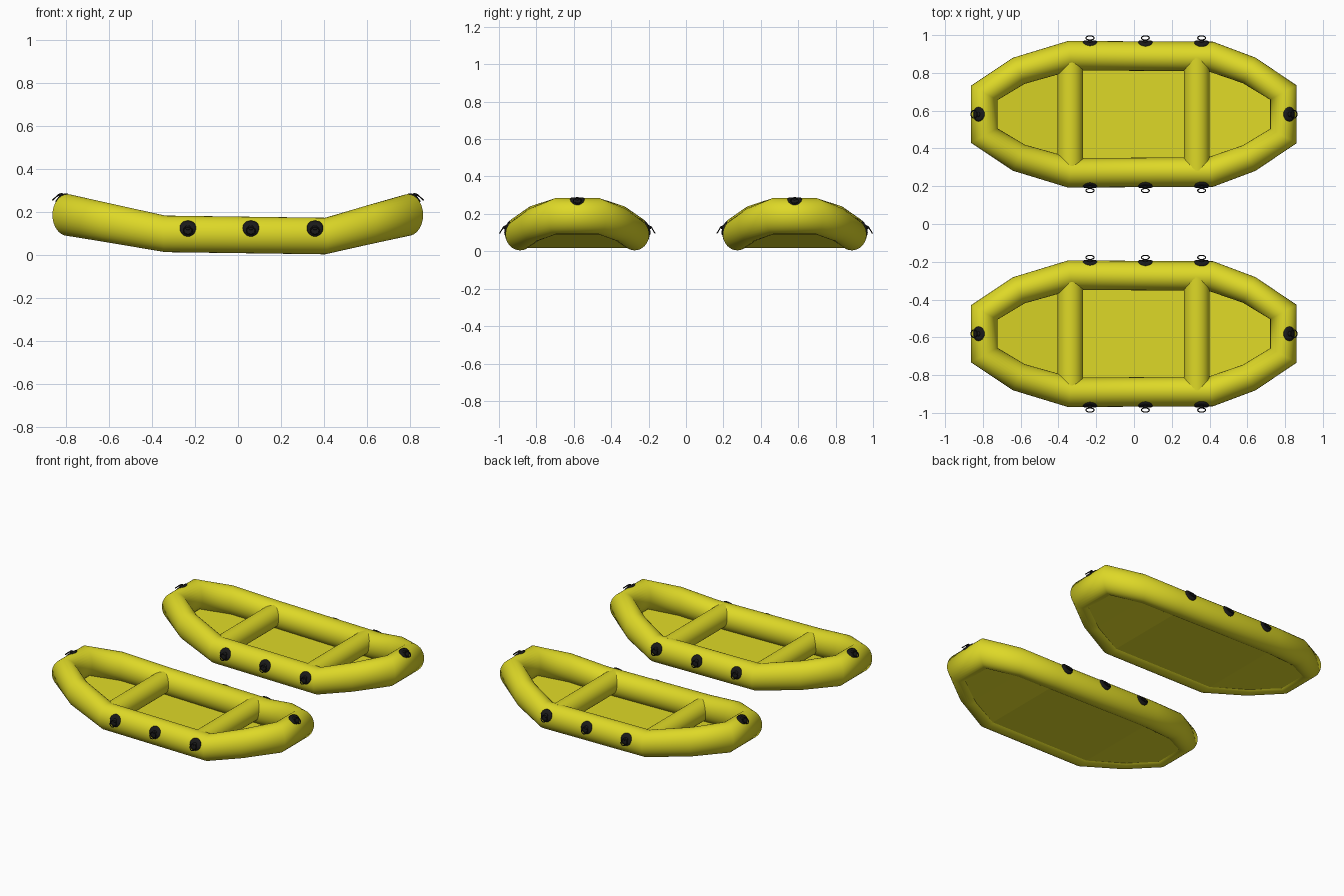
import bpy, bmesh
from math import sin, cos, pi, atan2
from mathutils import Vector, Matrix

if "Cube" in bpy.data.objects:
    bpy.data.objects.remove(bpy.data.objects["Cube"])

YC = 0.581  # boat centre offset in y


def material(name, rgb):
    m = bpy.data.materials.new(name)
    m.diffuse_color = (*rgb, 1)
    m.use_nodes = True
    m.node_tree.nodes["Principled BSDF"].inputs["Base Color"].default_value = m.diffuse_color
    return m


yellow = material("yellow_rubber", (0.73, 0.69, 0.02))
black = material("black_rubber", (0.01, 0.01, 0.01))


def finish(bm, name, mat, yc, smooth=True):
    bmesh.ops.recalc_face_normals(bm, faces=bm.faces)
    me = bpy.data.meshes.new(name)
    bm.to_mesh(me)
    bm.free()
    ob = bpy.data.objects.new(name, me)
    ob.location.y = yc
    me.materials.append(mat)
    for p in me.polygons:
        p.use_smooth = smooth
    bpy.context.collection.objects.link(ob)
    return ob


# Half of the hull centreline: x, y, z, horizontal radius, vertical radius
HALF = [(-0.793, 0.113, 0.188, 0.070, 0.097),
        (-0.610, 0.230, 0.153, 0.075, 0.092),
        (-0.338, 0.310, 0.100, 0.078, 0.085),
        (0.405, 0.306, 0.090, 0.078, 0.085),
        (0.610, 0.232, 0.143, 0.075, 0.092),
        (0.791, 0.115, 0.188, 0.070, 0.097)]


# Inflated side tube: mitred ellipse swept round the closed path
def hull_tube(yc, tag, sides=32):
    path = HALF + [(x, -y, z, a, b) for x, y, z, a, b in reversed(HALF)]
    n = len(path)
    bm = bmesh.new()
    rings = []
    for i, (x, y, z, a, b) in enumerate(path):
        p = Vector((x, y))
        d0 = (p - Vector(path[i - 1][:2])).normalized()
        d1 = (Vector(path[(i + 1) % n][:2]) - p).normalized()
        t = (d0 + d1).normalized()
        out = Vector((-t.y, t.x)) / t.dot(d1)
        ring = []
        for k in range(sides):
            w = 2 * pi * k / sides
            q = p + out * a * cos(w)
            ring.append(bm.verts.new((q.x, q.y, z + b * sin(w))))
        rings.append(ring)
    for i in range(n):
        r, s = rings[i], rings[(i + 1) % n]
        for k in range(sides):
            m = (k + 1) % sides
            bm.faces.new((r[k], s[k], s[m], r[m]))
    finish(bm, "hull_tube_" + tag, yellow, yc)


# Floor sheet following the underside of the tube
def floor(yc, tag):
    bm = bmesh.new()
    rows = [[bm.verts.new((x, s * y, z - 0.8 * b)) for s in (-1, 1)]
            for x, y, z, a, b in HALF]
    for r, s in zip(rows, rows[1:]):
        bm.faces.new((r[0], s[0], s[1], r[1]))
    ob = finish(bm, "floor_" + tag, yellow, yc, False)
    mod = ob.modifiers.new("thickness", 'SOLIDIFY')
    mod.thickness = 0.008
    mod.offset = 0


# Inflated cross seats
def seat(x, yc, name):
    bm = bmesh.new()
    bmesh.ops.create_cone(bm, cap_ends=True, segments=32, radius1=0.068,
                          radius2=0.068, depth=0.60,
                          matrix=Matrix.Translation((x, 0, 0.108)) @ Matrix.Rotation(pi / 2, 4, 'X'))
    finish(bm, name, yellow, yc)
    bpy.context.view_layer.objects.active = bpy.context.object
    for p in bpy.data.objects[name].data.polygons:
        p.use_smooth = len(p.vertices) == 4


# Curved round patch, strap and ring; local axes: along, outward, up
def ring_fitting(centre, outward, a, b, ang, ring_c, ring_dir, yc, name):
    out = Vector(outward)
    up = Vector((0, 0, 1))
    along = out.cross(up)
    c = Vector(centre)
    bm = bmesh.new()

    def surface(u, v, lift):
        w = ang + v / ((a + b) / 2)
        return c + along * u + out * (a + lift) * cos(w) + up * (b + lift) * sin(w)

    # patch
    seg, loops = 20, []
    for r, lift in ((0.038, -0.004), (0.038, 0.004), (0.025, 0.005), (0.012, 0.005)):
        loops.append([bm.verts.new(surface(r * cos(2 * pi * k / seg),
                                           r * sin(2 * pi * k / seg), lift))
                      for k in range(seg)])
    for r, s in zip(loops, loops[1:]):
        for k in range(seg):
            m = (k + 1) % seg
            bm.faces.new((r[k], r[m], s[m], s[k]))
    bm.faces.new(loops[-1])

    # strap holding the ring
    d = (out * ring_dir[0] + up * ring_dir[1]).normalized()
    nrm = along.cross(d)
    rot = Matrix((along, d, nrm)).transposed().to_4x4()
    strap = Matrix.Translation(surface(0, 0, 0.006)) @ rot @ Matrix.Diagonal((0.014, 0.012, 0.007, 1))
    bmesh.ops.create_uvsphere(bm, u_segments=12, v_segments=8, radius=1, matrix=strap)

    # wire ring
    rc = c + out * ring_c[0] + up * ring_c[1]
    big, wire, N, M = 0.021, 0.003, 24, 8
    grid = []
    for i in range(N):
        t = 2 * pi * i / N
        e = along * cos(t) + d * sin(t)
        grid.append([bm.verts.new(rc + e * (big + wire * cos(2 * pi * j / M))
                                  + nrm * wire * sin(2 * pi * j / M)) for j in range(M)])
    for i in range(N):
        for j in range(M):
            p, q = grid[i], grid[(i + 1) % N]
            bm.faces.new((p[j], q[j], q[(j + 1) % M], p[(j + 1) % M]))
    finish(bm, name, black, yc)


# Two identical boats
for tag, yc in (("front", -YC), ("back", YC)):
    hull_tube(yc, tag)
    floor(yc, tag)
    seat(-0.337, yc, "left_seat_" + tag)
    seat(0.333, yc, "right_seat_" + tag)
    # side fittings
    for i, x in enumerate((-0.233, 0.06, 0.358)):
        for s in (-1, 1):
            ring_fitting((x, s * 0.308, 0.096), (0, s, 0), 0.078, 0.085,
                         atan2(0.36, 0.93), (0.096, 0.019), (0.52, -0.85),
                         yc, f"side_ring_{tag}_{i}_{'near' if s < 0 else 'far'}")
    # end fittings
    for s in (-1, 1):
        ring_fitting((s * 0.792, 0, 0.188), (s, 0, 0), 0.070, 0.097,
                     atan2(0.9, 0.43), (0.055, 0.083), (0.75, -0.66),
                     yc, f"end_ring_{tag}_{'left' if s < 0 else 'right'}")
